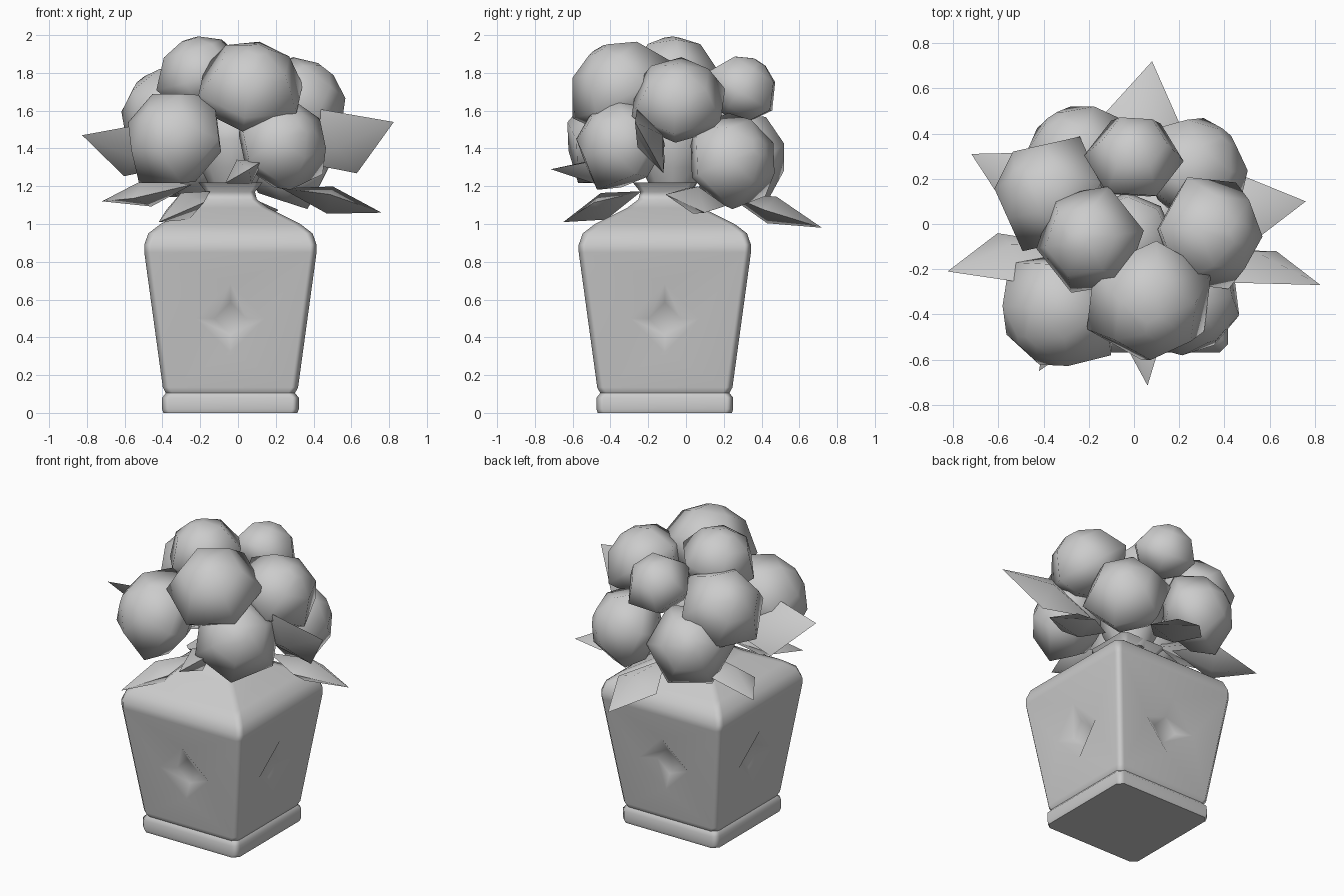
import bpy, bmesh, math
from mathutils import Vector, Matrix

if "Cube" in bpy.data.objects:
    bpy.data.objects.remove(bpy.data.objects["Cube"])

clay = bpy.data.materials.new("light_grey")
clay.use_nodes = True
clay.diffuse_color = (0.6, 0.6, 0.6, 1)
clay.node_tree.nodes["Principled BSDF"].inputs["Base Color"].default_value = (0.6, 0.6, 0.6, 1)


def make(name, bm, angle=None):
    bmesh.ops.recalc_face_normals(bm, faces=bm.faces)
    mesh = bpy.data.meshes.new(name)
    bm.to_mesh(mesh)
    bm.free()
    mesh.materials.append(clay)
    ob = bpy.data.objects.new(name, mesh)
    bpy.context.collection.objects.link(ob)
    if angle:
        smooth(ob, angle)
    return ob


def smooth(ob, angle):
    bpy.ops.object.select_all(action="DESELECT")
    ob.select_set(True)
    bpy.context.view_layer.objects.active = ob
    bpy.ops.object.shade_smooth_by_angle(angle=math.radians(angle))


def loft(bm, rings):
    """Skin equal rings of points and cap both ends."""
    loops = [[bm.verts.new(p) for p in ring] for ring in rings]
    for a, b in zip(loops, loops[1:]):
        for i in range(len(a)):
            j = (i + 1) % len(a)
            bm.faces.new((a[i], a[j], b[j], b[i]))
    bm.faces.new(loops[0])
    bm.faces.new(loops[-1])


def turned(bm, centre, frame, profile, size, sides, spin=0):
    """Loft a (radius, height) profile around the frame's own z axis."""
    angles = [math.radians(spin) + math.tau * i / sides for i in range(sides)]
    loft(bm, [[centre + frame @ Vector((r * math.cos(a), r * math.sin(a), h)) * size
               for a in angles] for r, h in profile])


# Vase: square section with chamfered corners
AXIS = Vector((-0.04, -0.112, 0))
profile = [(0.355, 0), (0.362, 0.02), (0.362, 0.08), (0.342, 0.105), (0.358, 0.135),
           (0.456, 0.85), (0.456, 0.89), (0.435, 0.95), (0.37, 1.0),
           (0.2, 1.085), (0.14, 1.13), (0.13, 1.17), (0.17, 1.22)]


def square_ring(h, z):
    c = min(0.035, h * 0.2)
    corners = [(h, c - h), (h, h - c), (h - c, h), (c - h, h),
               (-h, h - c), (-h, c - h), (c - h, -h), (h - c, -h)]
    return [AXIS + Vector((x, y, z)) for x, y in corners]


bm = bmesh.new()
loft(bm, [square_ring(h, z) for h, z in profile])
vase = make("vase", bm)

# Diamond recess on each wall
bm = bmesh.new()
for k in range(4):
    turn = Matrix.Rotation(k * math.pi / 2, 3, "Z")
    rings = []
    for depth, r in ((0.355, 0.085), (0.455, 0.27)):
        ring = [(r, 0), (0, r), (-r, 0), (0, -r)]
        # follow the outward lean of the wall
        rings.append([AXIS + turn @ Vector((depth + 0.13 * b, a, 0.5 + b)) for a, b in ring])
    loft(bm, rings)
cutter = make("diamond_cutter", bm)
cutter.hide_render = True
cut = vase.modifiers.new("diamonds", "BOOLEAN")
cut.operation = "DIFFERENCE"
cut.solver = "EXACT"
cut.object = cutter
bpy.context.view_layer.objects.active = vase
bpy.ops.object.modifier_apply(modifier=cut.name)
bpy.data.objects.remove(cutter)
smooth(vase, 62)
# keep the walls flat while the narrow edges blend
vase.modifiers.new("flat_walls", "WEIGHTED_NORMAL").keep_sharp = True

# Foliage mass between the neck and the blossoms
HEART = Vector((-0.02, -0.04, 1.2))
bm = bmesh.new()
turned(bm, Vector((-0.03, -0.07, 0)), Matrix.Identity(3),
       [(0.11, 1.18), (0.17, 1.3), (0.21, 1.45), (0.19, 1.56), (0.05, 1.62)], 1, 8)
make("foliage_core", bm, 60)

# Blossoms: six-sided domes facing out from the bouquet's heart
blossoms = [((0.07, -0.35, 1.73), 0.29, 10), ((-0.34, -0.39, 1.46), 0.29, 0),
            ((0.24, -0.35, 1.43), 0.265, 20), ((-0.2, -0.07, 1.8), 0.24, 30),
            ((-0.38, 0.14, 1.6), 0.27, 0), ((0.34, -0.04, 1.66), 0.26, 25),
            ((0.0, 0.3, 1.72), 0.21, 0), ((0.27, 0.25, 1.34), 0.265, 15),
            ((-0.25, 0.31, 1.37), 0.26, 0)]
dome = [(0.2, -0.8), (0.72, -0.56), (1.05, -0.08), (0.68, 0.56), (0.2, 0.78)]
for n, (centre, size, spin) in enumerate(blossoms, 1):
    centre = Vector(centre)
    frame = (centre - HEART).to_track_quat("Z", "Y").to_matrix()
    bm = bmesh.new()
    turned(bm, centre, frame, dome, size, 6, spin)
    make(f"blossom_{n}", bm, 62)

# Leaves: tip position and half-width vector
leaves = [((-0.825, -0.21, 1.47), (-0.06, 0.11, -0.14)),
          ((0.825, -0.27, 1.54), (0.1, 0.07, -0.17)),
          ((0.76, 0.1, 1.06), (0, 0.16, -0.03)),
          ((-0.72, 0.31, 1.12), (0.08, 0.13, 0.03)),
          ((-0.42, -0.65, 1.01), (0.1, -0.05, 0.02)),
          ((0.06, -0.715, 1.29), (0.1, 0, 0.06)),
          ((0.08, 0.72, 0.98), (0.17, -0.04, 0))]
for n, (tip, half) in enumerate(leaves, 1):
    tip, half = Vector(tip), Vector(half)
    along = HEART + Vector((0, 0, 0.05)) - tip
    puff = along.cross(half).normalized() * 0.075
    bm = bmesh.new()
    belly = [bm.verts.new(tip + along * 0.35 + d) for d in (half, puff, -half, -puff)]
    for t in (0, 0.68):
        end = bm.verts.new(tip + along * t)
        for i in range(4):
            bm.faces.new((belly[i], belly[(i + 1) % 4], end))
    make(f"leaf_{n}", bm, 70)
